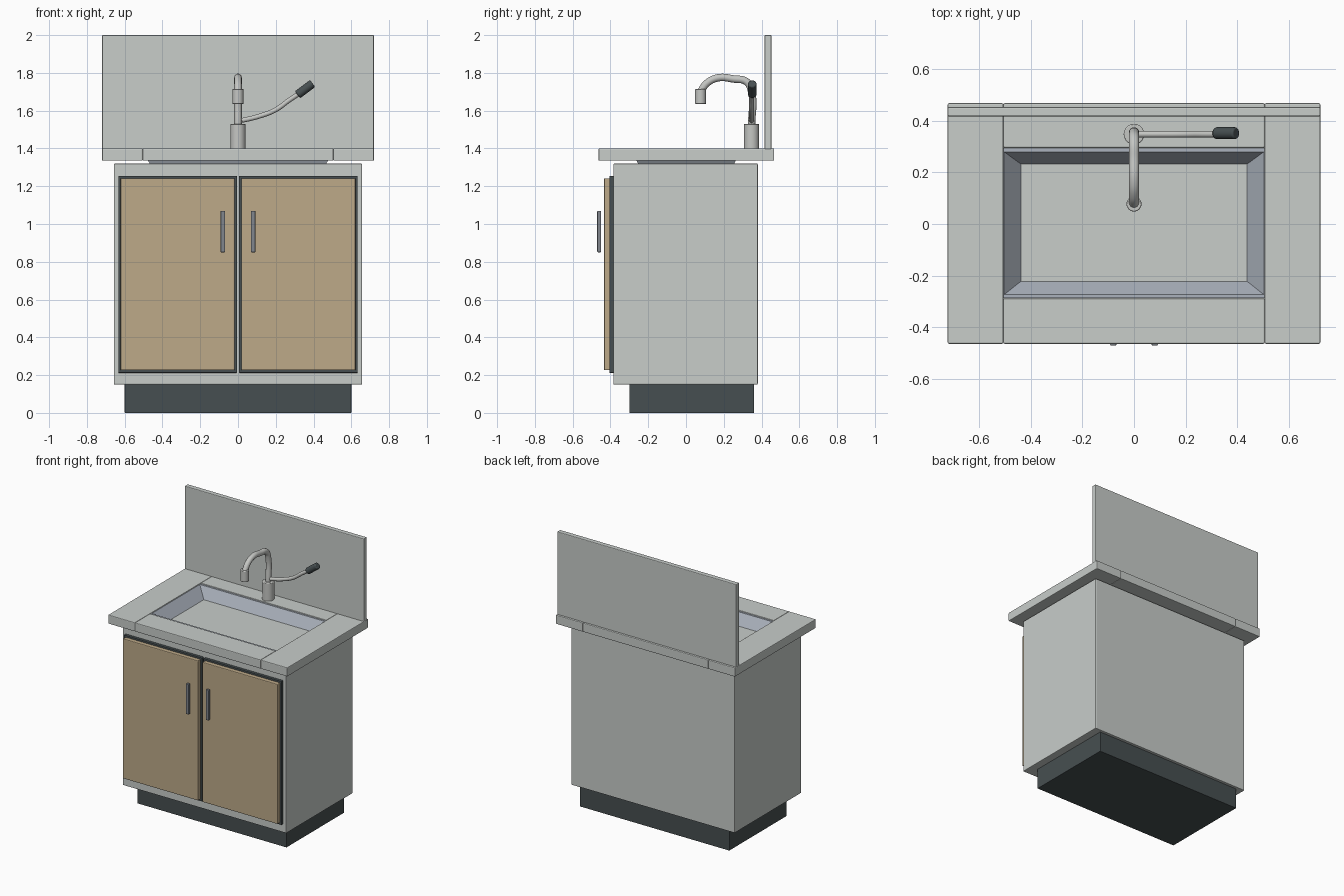
import bpy, bmesh
from mathutils import Vector

if "Cube" in bpy.data.objects:
    bpy.data.objects.remove(bpy.data.objects["Cube"])


def mat(name, r, g, b):
    m = bpy.data.materials.new(name)
    m.diffuse_color = (r, g, b, 1)
    m.use_nodes = True
    m.node_tree.nodes["Principled BSDF"].inputs["Base Color"].default_value = m.diffuse_color
    return m


GREY = mat("light_grey", 0.58, 0.61, 0.59)
WOOD = mat("tan_wood", 0.51, 0.40, 0.25)
DARK = mat("dark_slate", 0.062, 0.078, 0.082)
BLUE = mat("basin_blue_grey", 0.41, 0.45, 0.51)
STEEL = mat("handle_steel", 0.22, 0.24, 0.27)
TAP = mat("tap_metal", 0.56, 0.57, 0.55)


def finish(name, bm, material):
    bmesh.ops.recalc_face_normals(bm, faces=bm.faces)
    me = bpy.data.meshes.new(name)
    bm.to_mesh(me)
    bm.free()
    me.materials.append(material)
    ob = bpy.data.objects.new(name, me)
    bpy.context.collection.objects.link(ob)
    return ob


def box(name, x0, x1, y0, y1, z0, z1, material, bevel=0.005):
    bm = bmesh.new()
    bmesh.ops.create_cube(bm, size=1)
    for v in bm.verts:
        v.co = Vector((x1 if v.co.x > 0 else x0,
                       y1 if v.co.y > 0 else y0,
                       z1 if v.co.z > 0 else z0))
    ob = finish(name, bm, material)
    if bevel:
        mod = ob.modifiers.new("soft_edges", 'BEVEL')
        mod.width, mod.segments = bevel, 2
    return ob


def rod(name, a, b, radius, material, bevel=0.004):
    a, b = Vector(a), Vector(b)
    bm = bmesh.new()
    bmesh.ops.create_cone(bm, cap_ends=True, segments=24, radius1=radius,
                          radius2=radius, depth=(b - a).length)
    ob = finish(name, bm, material)
    ob.location = (a + b) / 2
    ob.rotation_euler = (b - a).to_track_quat('Z', 'Y').to_euler()
    mod = ob.modifiers.new("soft_edges", 'BEVEL')
    mod.width, mod.segments, mod.limit_method = bevel, 2, 'ANGLE'
    smooth(ob)
    return ob


def smooth(ob):
    bpy.ops.object.select_all(action='DESELECT')
    ob.select_set(True)
    bpy.context.view_layer.objects.active = ob
    bpy.ops.object.shade_smooth_by_angle()


def tube(name, points, radius, material):
    cu = bpy.data.curves.new(name, 'CURVE')
    cu.dimensions = '3D'
    cu.bevel_depth, cu.bevel_resolution, cu.resolution_u = radius, 5, 8
    cu.use_fill_caps = True
    sp = cu.splines.new('BEZIER')
    sp.bezier_points.add(len(points) - 1)
    for bp, p in zip(sp.bezier_points, points):
        bp.co = p
        bp.handle_left_type = bp.handle_right_type = 'AUTO'
    cu.materials.append(material)
    ob = bpy.data.objects.new(name, cu)
    bpy.context.collection.objects.link(ob)
    return ob


# Cabinet and recessed base
box("plinth", -0.60, 0.60, -0.30, 0.36, 0, 0.16, DARK, 0.002)
box("cabinet", -0.657, 0.657, -0.385, 0.38, 0.15, 1.32, GREY)

# Doors with dark surrounds and bar handles
for side, s in (("left", -1), ("right", 1)):
    def span(a, b):
        return sorted((s * a, s * b))
    box(side + "_door_surround", *span(0.006, 0.633), -0.405, -0.38, 0.212, 1.255, DARK, 0.002)
    box(side + "_door", *span(0.018, 0.622), -0.434, -0.40, 0.226, 1.242, WOOD)
    box(side + "_handle", *span(0.068, 0.092), -0.47, -0.449, 0.85, 1.07, STEEL, 0.004)

# Countertop in four slabs around the sink opening
for side, s in (("left", -1), ("right", 1)):
    x0, x1 = sorted((s * 0.505, s * 0.72))
    box("counter_" + side, x0, x1, -0.463, 0.467, 1.335, 1.40, GREY)
box("counter_front", -0.505, 0.505, -0.463, -0.288, 1.335, 1.40, GREY)
box("counter_back", -0.505, 0.505, 0.294, 0.467, 1.335, 1.40, GREY)
box("backsplash", -0.72, 0.72, 0.416, 0.452, 1.395, 2.0, GREY)


# Sink: sloping walls that sink into the cabinet top
def ring(bm, x, y0, y1, z):
    return [bm.verts.new(p) for p in ((-x, y0, z), (x, y0, z), (x, y1, z), (-x, y1, z))]


bm = bmesh.new()
rings = [ring(bm, 0.46, -0.25, 0.25, 1.31), ring(bm, 0.515, -0.287, 0.293, 1.395),
         ring(bm, 0.502, -0.273, 0.279, 1.395), ring(bm, 0.435, -0.22, 0.23, 1.318)]
for r0, r1 in zip(rings, rings[1:]):
    for i in range(4):
        j = (i + 1) % 4
        bm.faces.new((r0[i], r0[j], r1[j], r1[i]))
finish("sink_walls", bm, BLUE)

# Tap: body, arched spout, nozzle
Y = 0.347
rod("tap_body", (0, Y, 1.395), (0, Y, 1.53), 0.04, TAP)
tube("tap_spout", [(0, Y, 1.52), (0, Y, 1.70), (0, 0.322, 1.752), (0, 0.25, 1.768),
                   (0, 0.17, 1.774), (0, 0.11, 1.745), (0, 0.077, 1.70)], 0.02, TAP)
rod("tap_nozzle", (0, 0.077, 1.635), (0, 0.077, 1.715), 0.029, TAP)

# Side lever with dark grip
tube("tap_lever", [(0.02, Y, 1.548), (0.11, Y, 1.57), (0.20, Y, 1.605),
                   (0.27, Y, 1.655), (0.33, Y, 1.695)], 0.013, TAP)
rod("lever_grip", (0.315, Y + 0.004, 1.684), (0.395, Y + 0.004, 1.744), 0.023, DARK, 0.006)
